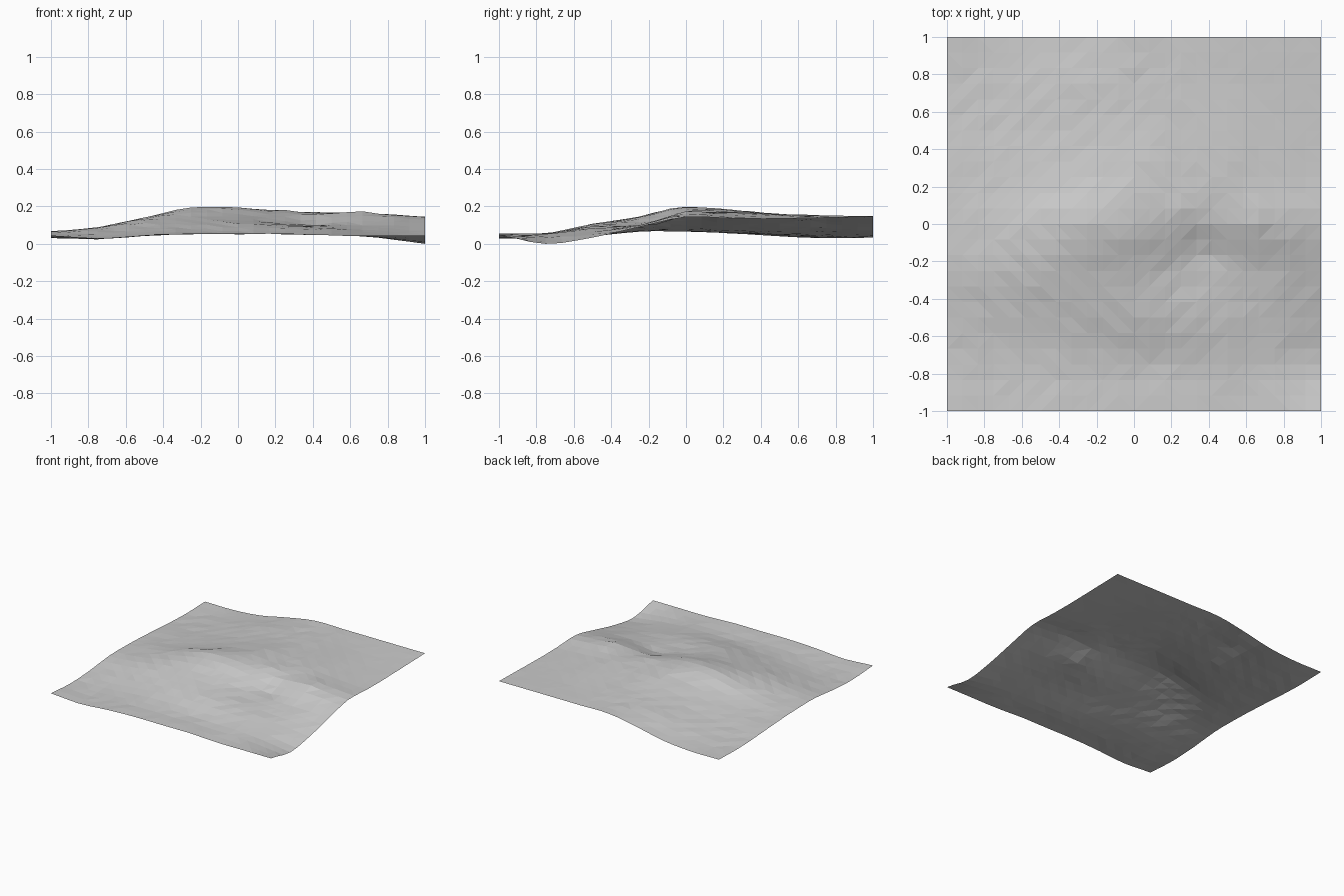
import bpy, bmesh, math, random

if "Cube" in bpy.data.objects:
    bpy.data.objects.remove(bpy.data.objects["Cube"])
random.seed(4)

N = 24  # cells per side

# Coarse elevation profiles in cm, front (y=-1) to back (y=1), each from left to right
PROFILES = [
    (5.0, 3.5, 5.0, 6.0, 6.0, 6.0, 5.0, 5.0, 5.0),
    (3.5, 3.0, 5.0, 6.0, 6.0, 6.0, 5.5, 4.0, 0.5),
    (4.5, 5.5, 8.0, 10.0, 11.0, 10.0, 8.5, 6.5, 3.8),
    (7.0, 9.0, 13.0, 15.0, 14.5, 11.5, 10.5, 10.5, 9.5),
    (7.0, 9.0, 14.5, 19.8, 20.0, 16.5, 16.5, 16.5, 14.8),
    (6.0, 7.0, 10.5, 15.5, 18.5, 17.5, 17.0, 15.0, 14.0),
    (4.5, 5.5, 8.5, 13.0, 16.0, 16.5, 16.0, 14.5, 14.0),
    (3.5, 4.5, 7.5, 12.5, 15.0, 15.5, 15.0, 14.5, 14.5),
    (4.0, 4.0, 6.0, 11.0, 15.0, 15.0, 15.0, 15.0, 15.0),
]


def spline(vals, t):
    """Catmull-Rom through evenly spaced values, t in index units."""
    last = len(vals) - 1
    i = min(int(t), last - 1)
    f = t - i
    a, b, c, d = (vals[max(0, min(last, i + k))] for k in (-1, 0, 1, 2))
    return b + 0.5 * f * (c - a + f * (2*a - 5*b + 4*c - d + f * (3*(b - c) + d - a)))


def bump(x, y, cx, cy, height, rx, ry):
    return height * math.exp(-((x - cx) / rx) ** 2 - ((y - cy) / ry) ** 2)


def elevation(x, y):
    u, v = (x + 1) * 4, (y + 1) * 4
    z = spline([spline(row, u) for row in PROFILES], v) / 100
    z += bump(x, y, 0.38, -0.13, -0.025, 0.10, 0.08)   # gully under the cliff
    z += bump(x, y, 0.25, 0.08, 0.012, 0.07, 0.08)     # knolls on the plateau
    z += bump(x, y, 0.64, 0.02, 0.015, 0.09, 0.07)
    return z


# Hill sheet: open grid with slightly rough, faceted ground
bm = bmesh.new()
bmesh.ops.create_grid(bm, x_segments=N, y_segments=N, size=1)
for v in bm.verts:
    x, y = v.co.x, v.co.y
    inside = max(abs(x), abs(y)) < 0.99
    rough = 0.0025 if inside and not (x > 0.3 and y > 0.4) else 0.0006
    v.co.z = elevation(x, y) + random.uniform(-rough, rough)
low = min(v.co.z for v in bm.verts)
for v in bm.verts:
    v.co.z -= low
bmesh.ops.triangulate(bm, faces=bm.faces[:], quad_method='SHORT_EDGE')
for f in bm.faces:
    f.smooth = False
    if f.normal.z < 0:
        f.normal_flip()

mesh = bpy.data.meshes.new("hill_terrain")
bm.to_mesh(mesh)
bm.free()
terrain = bpy.data.objects.new("hill_terrain", mesh)
bpy.context.collection.objects.link(terrain)

stone = bpy.data.materials.new("light_grey_ground")
stone.diffuse_color = (0.6, 0.6, 0.6, 1)
stone.use_nodes = True
stone.node_tree.nodes["Principled BSDF"].inputs["Base Color"].default_value = stone.diffuse_color
mesh.materials.append(stone)
